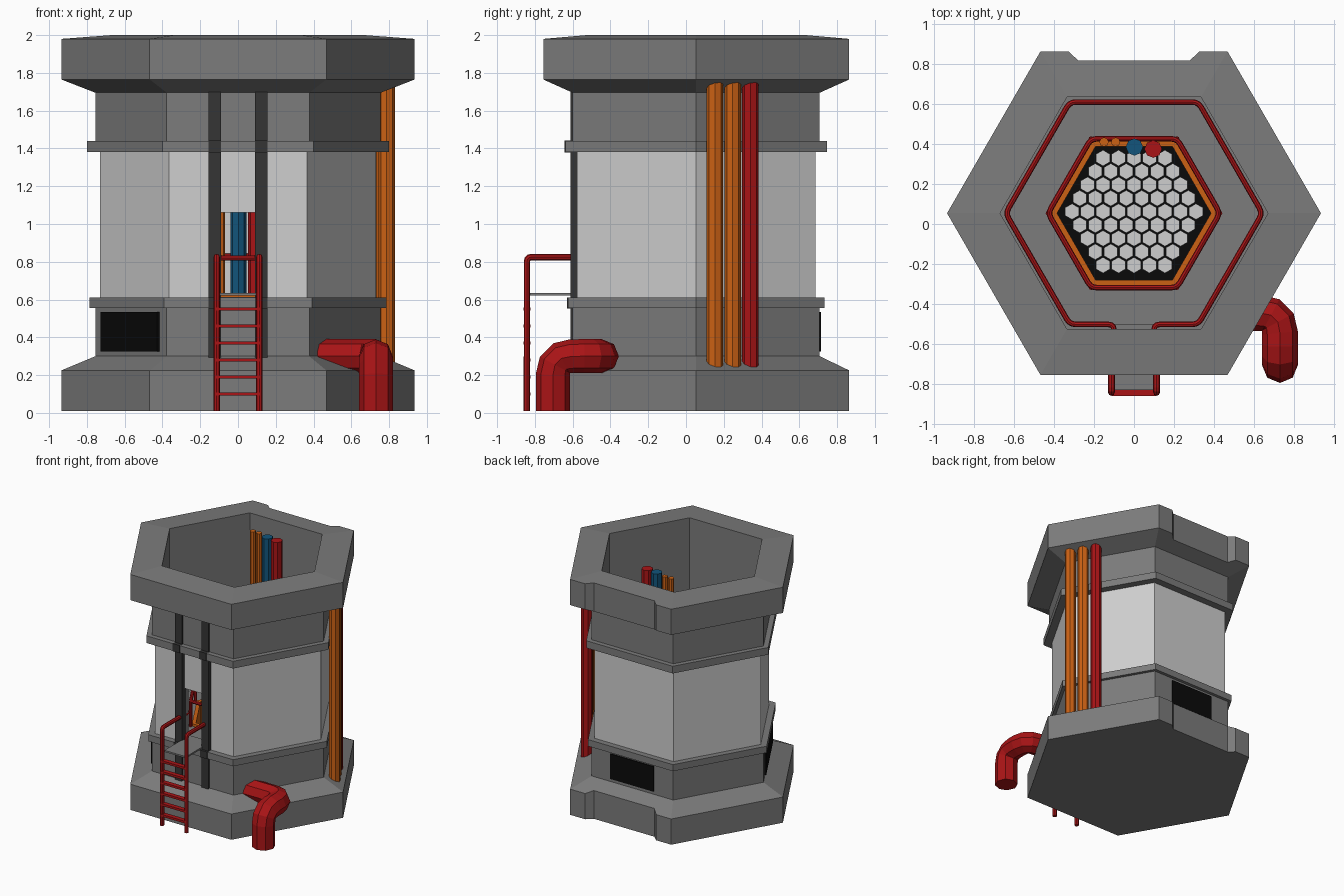
import bpy, bmesh, math
from mathutils import Vector

if "Cube" in bpy.data.objects:
    bpy.data.objects.remove(bpy.data.objects["Cube"])

CY = 0.054  # the hexagonal building sits slightly behind the origin


def material(name, rgb):
    m = bpy.data.materials.new(name)
    m.diffuse_color = (*rgb, 1)
    m.use_nodes = True
    m.node_tree.nodes["Principled BSDF"].inputs["Base Color"].default_value = m.diffuse_color
    return m


GRAY = material("concrete gray", (0.2, 0.2, 0.2))
LIGHT = material("light panel", (0.62, 0.62, 0.62))
DARK = material("dark steel", (0.035, 0.035, 0.035))
BLACK = material("black", (0.003, 0.003, 0.003))
RED = material("red", (0.4, 0.007, 0.008))
ORANGE = material("orange", (0.6, 0.12, 0.007))
BLUE = material("blue", (0.006, 0.09, 0.2))


def finish(name, bm, *mats):
    bmesh.ops.recalc_face_normals(bm, faces=bm.faces)
    me = bpy.data.meshes.new(name)
    bm.to_mesh(me)
    bm.free()
    for m in mats:
        me.materials.append(m)
    ob = bpy.data.objects.new(name, me)
    bpy.context.collection.objects.link(ob)
    return ob


def hex_points(r, z):
    return [Vector((r * math.cos(math.radians(60 * i)),
                    CY + r * math.sin(math.radians(60 * i)), z)) for i in range(6)]


def hex_lathe(name, profile, mats, closed=False, pick=None):
    """Sweep an (r, z) profile around six sides; cap the ends or close the loop."""
    bm = bmesh.new()
    rings = [[bm.verts.new(p) for p in hex_points(r, z)] for r, z in profile]
    n = len(rings)
    for k in range(n if closed else n - 1):
        a, b = rings[k], rings[(k + 1) % n]
        for i in range(6):
            f = bm.faces.new((a[i], a[(i + 1) % 6], b[(i + 1) % 6], b[i]))
            f.material_index = pick(k) if pick else 0
    if not closed:
        bm.faces.new(rings[0])
        bm.faces.new(rings[-1])
    return finish(name, bm, *mats)


def prism(name, outline, z0, z1, mat):
    bm = bmesh.new()
    f = bm.faces.new([bm.verts.new((x, y, z0)) for x, y in outline])
    ext = bmesh.ops.extrude_face_region(bm, geom=[f])["geom"]
    bmesh.ops.translate(bm, vec=(0, 0, z1 - z0),
                        verts=[v for v in ext if isinstance(v, bmesh.types.BMVert)])
    return finish(name, bm, mat)


def box(name, x0, x1, y0, y1, z0, z1, mat):
    return prism(name, [(x0, y0), (x1, y0), (x1, y1), (x0, y1)], z0, z1, mat)


def tube(name, pts, r, mat, bend=0.0, closed=False, res=2):
    """Faceted round tube along a path, with rounded corners of size bend."""
    pts = [Vector(p) for p in pts]
    path = []
    for i, p in enumerate(pts):
        if bend and (closed or 0 < i < len(pts) - 1):
            a = p + (pts[i - 1] - p).normalized() * bend
            b = p + (pts[(i + 1) % len(pts)] - p).normalized() * bend
            path += [a * (1 - t) ** 2 + p * 2 * t * (1 - t) + b * t * t
                     for t in (0, 0.33, 0.67, 1)]
        else:
            path.append(p)
    cu = bpy.data.curves.new(name, 'CURVE')
    cu.dimensions = '3D'
    cu.bevel_depth, cu.bevel_resolution, cu.use_fill_caps = r, res, True
    sp = cu.splines.new('POLY')
    sp.points.add(len(path) - 1)
    for q, p in zip(sp.points, path):
        q.co = (*p, 1)
    sp.use_cyclic_u, sp.use_smooth = closed, False
    cu.materials.append(mat)
    ob = bpy.data.objects.new(name, cu)
    bpy.context.collection.objects.link(ob)
    bpy.ops.object.select_all(action='DESELECT')
    ob.select_set(True)
    bpy.context.view_layer.objects.active = ob
    bpy.ops.object.convert(target='MESH')
    return bpy.context.view_layer.objects.active


def cut(ob, cutter):
    mod = ob.modifiers.new("cut", 'BOOLEAN')
    mod.operation, mod.object, mod.solver = 'DIFFERENCE', cutter, 'EXACT'
    bpy.context.view_layer.objects.active = ob
    bpy.ops.object.modifier_apply(modifier=mod.name)
    bpy.data.objects.remove(cutter)


# building shell: base, walls, ledges, flared top, inner wall, floor and pit
profile = [(0.935, 0.01), (0.935, 0.225), (0.755, 0.30), (0.755, 0.555), (0.785, 0.555),
           (0.785, 0.61), (0.73, 0.61), (0.73, 1.38), (0.80, 1.38), (0.80, 1.44),
           (0.755, 1.44), (0.755, 1.695), (0.935, 1.765), (0.935, 1.98), (0.67, 2.0),
           (0.67, 1.40), (0.67, 0.61), (0.42, 0.61), (0.42, 0.06)]
shell = hex_lathe("building_shell", profile, (GRAY, LIGHT),
                  pick=lambda k: 1 if k in (6, 15) else 0)
# back recess in base and top, and the doorway
yb = CY + 0.765
cut(shell, prism("recess_cutter", [(-0.28, yb), (0.28, yb), (0.345, yb + 0.06),
                                   (-0.345, yb + 0.06)], -0.1, 2.1, GRAY))
cut(shell, box("door_cutter", -0.09, 0.09, -0.75, -0.45, 0.613, 1.06, GRAY))

# door posts, thicker where they cross the ledges
for s, side in ((-1, "left"), (1, "right")):
    a, b = sorted((s * 0.09, s * 0.155))
    box(f"{side}_door_post", a, b, -0.612, -0.56, 0.28, 1.70, DARK)
    box(f"{side}_lower_collar", a, b, -0.63, -0.56, 0.553, 0.612, DARK)
    box(f"{side}_upper_collar", a, b, -0.642, -0.56, 1.378, 1.442, DARK)

# black vent panels on the back and front left walls
box("back_vent", -0.2, 0.2, CY + 0.64, CY + 0.662, 0.325, 0.535, BLACK)
vent = box("front_left_vent", -0.3, 0.3, 0.64, 0.668, 0.325, 0.535, BLACK)
vent.rotation_euler.z = math.radians(120)
vent.location.y = CY

# reactor pit: orange lining, black bed, honeycomb of fuel cells
hex_lathe("pit_lining", [(0.419, 0.012), (0.419, 0.63), (0.385, 0.63), (0.385, 0.012)],
          (ORANGE,), closed=True)
hex_lathe("pit_bed", [(0.386, 0.07), (0.386, 0.40)], (BLACK,))
bm = bmesh.new()
for row in range(-4, 5):
    count = 9 - abs(row)
    for i in range(count):
        ring = []
        for k in range(6):
            t = math.radians(60 * k + 30)
            ring.append(bm.verts.new(((i - (count - 1) / 2) * 0.0775 + 0.04 * math.cos(t),
                                      CY + 0.008 + row * 0.067 + 0.04 * math.sin(t), 0.39)))
        f = bm.faces.new(ring)
        top = bmesh.ops.extrude_face_region(bm, geom=[f])["geom"]
        bmesh.ops.translate(bm, vec=(0, 0, 0.05),
                            verts=[v for v in top if isinstance(v, bmesh.types.BMVert)])
finish("fuel_cells", bm, LIGHT)

# railing round the pit and handrail on the inner wall
tube("pit_rail", hex_points(0.43, 0.82), 0.014, RED, 0.03, True)
for i, p in enumerate(hex_points(0.43, 0.82)):
    tube(f"pit_rail_post_{i}", [p * 1, (p.x, p.y, 0.6)], 0.012, RED)
h = hex_points(0.642, 0.83)
tube("wall_handrail", [(0.1, -0.55, 0.83), (0.1, h[5].y, 0.83), h[5], h[0], h[1], h[2],
                       h[3], h[4], (-0.1, h[4].y, 0.83), (-0.1, -0.55, 0.83)],
     0.014, RED, 0.03)

# pipes rising inside the back of the pit
for name, x, y, r, m in (("inner_orange_pipe_a", -0.15, 0.41, 0.023, ORANGE),
                         ("inner_orange_pipe_b", -0.092, 0.41, 0.023, ORANGE),
                         ("inner_blue_pipe", 0.002, 0.385, 0.043, BLUE),
                         ("inner_red_pipe", 0.096, 0.375, 0.044, RED)):
    tube(name, [(x, y, 0.35), (x, y, 1.985)], r, m)

# pipes on the right back wall
for i, m in enumerate((ORANGE, ORANGE, RED)):
    x, y = 0.787 - 0.054 * i, 0.153 + 0.094 * i
    tube(f"outer_pipe_{i}", [(x, y, 0.24), (x, y, 1.755)], 0.044, m)

# large elbow pipe at the front right
tube("elbow_pipe", [(0.42, -0.445, 0.30), (0.73, -0.445, 0.30), (0.73, -0.705, 0.30),
                    (0.73, -0.705, 0.01)], 0.09, RED, 0.1)

# ladder with bent rails, rungs and landing
for s, side in ((-1, "left"), (1, "right")):
    x = s * 0.113
    tube(f"{side}_ladder_rail", [(x, -0.842, 0.01), (x, -0.842, 0.825), (x, -0.59, 0.825)],
         0.017, RED, 0.025)
for i in range(6):
    z = 0.10 + 0.09 * i
    box(f"rung_{i}", -0.113, 0.113, -0.86, -0.822, z - 0.009, z + 0.009, RED)
box("landing", -0.1, 0.1, -0.83, -0.5, 0.622, 0.635, GRAY)
